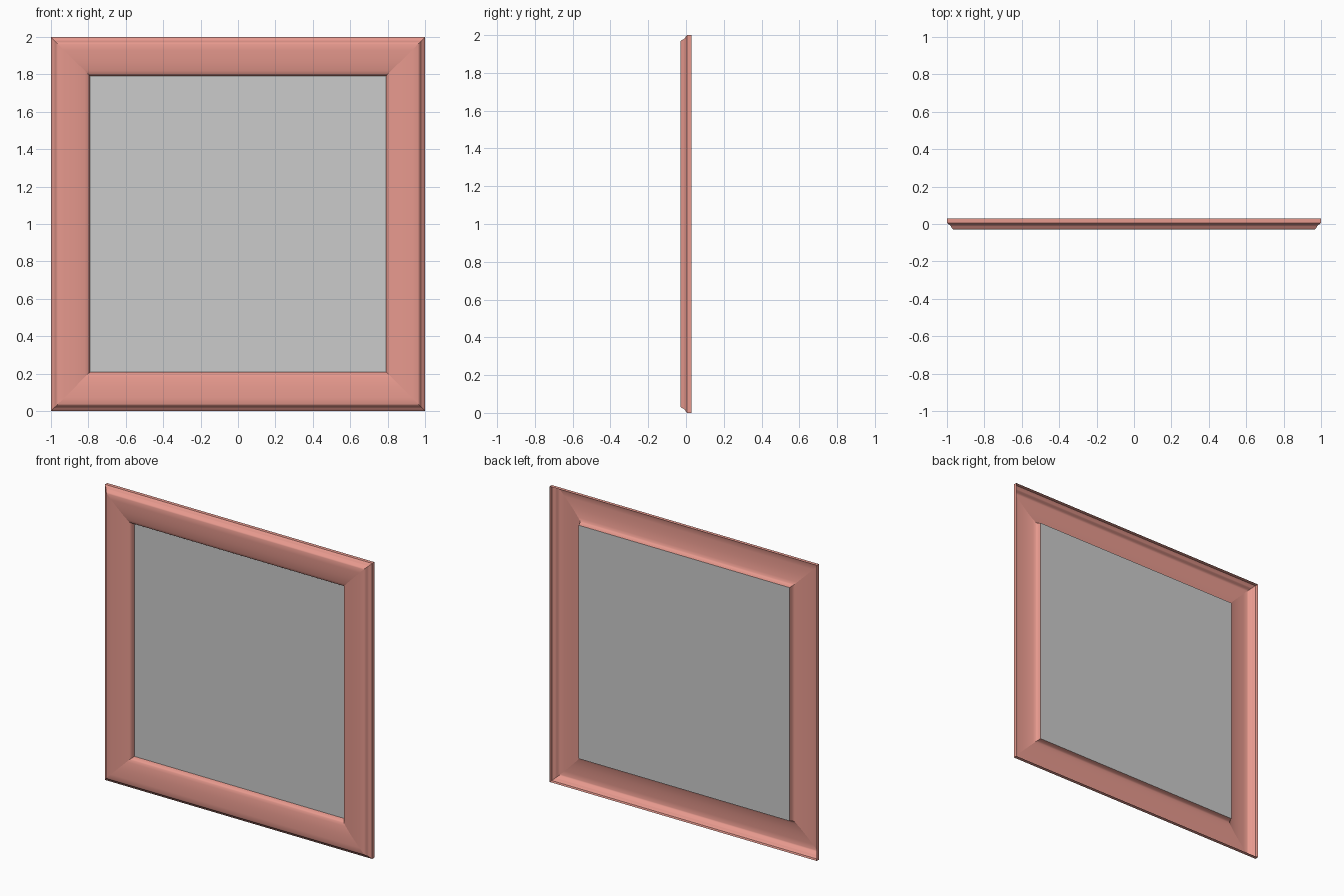
import bpy, bmesh

if "Cube" in bpy.data.objects:
    bpy.data.objects.remove(bpy.data.objects["Cube"])

def new_object(name, bm):
    mesh = bpy.data.meshes.new(name)
    bm.to_mesh(mesh)
    bm.free()
    obj = bpy.data.objects.new(name, mesh)
    bpy.context.collection.objects.link(obj)
    return obj

CORNERS = [(-1, -1), (1, -1), (1, 1), (-1, 1)]

def square(bm, half, y):
    return [bm.verts.new((sx * half, y, 1 + sz * half)) for sx, sz in CORNERS]

# moulding profile: (half width, depth), outer back edge to inner lip
profile = [(1.0, 0.03), (1.0, 0.006), (0.994, 0.0), (0.984, -0.005),
           (0.979, -0.012), (0.974, -0.022), (0.969, -0.028), (0.962, -0.03),
           (0.93, -0.0298), (0.90, -0.0285), (0.87, -0.026), (0.845, -0.0225),
           (0.82, -0.0175), (0.803, -0.0125), (0.797, -0.005),
           (0.793, 0.008), (0.79, 0.02)]

# moulded frame: mitred shell, open at the back
bm = bmesh.new()
rings = [square(bm, h, y) for h, y in profile]
for a, b in zip(rings, rings[1:]):
    for i in range(4):
        j = (i + 1) % 4
        bm.faces.new((a[i], a[j], b[j], b[i]))
    for i in range(4):
        bm.edges.get((a[i], b[i])).smooth = False
frame = new_object("frame", bm)
mat = bpy.data.materials.new("frame_coral")
mat.diffuse_color = (0.8, 0.32, 0.27, 1)
mat.use_nodes = True
mat.node_tree.nodes["Principled BSDF"].inputs["Base Color"].default_value = mat.diffuse_color
frame.data.materials.append(mat)
bpy.context.view_layer.objects.active = frame
frame.select_set(True)
bpy.ops.object.shade_smooth_by_angle(angle=0.7, keep_sharp_edges=True)

# flat panel inside the frame
bm = bmesh.new()
bm.faces.new(square(bm, 0.79, 0.02))
new_object("panel", bm)
